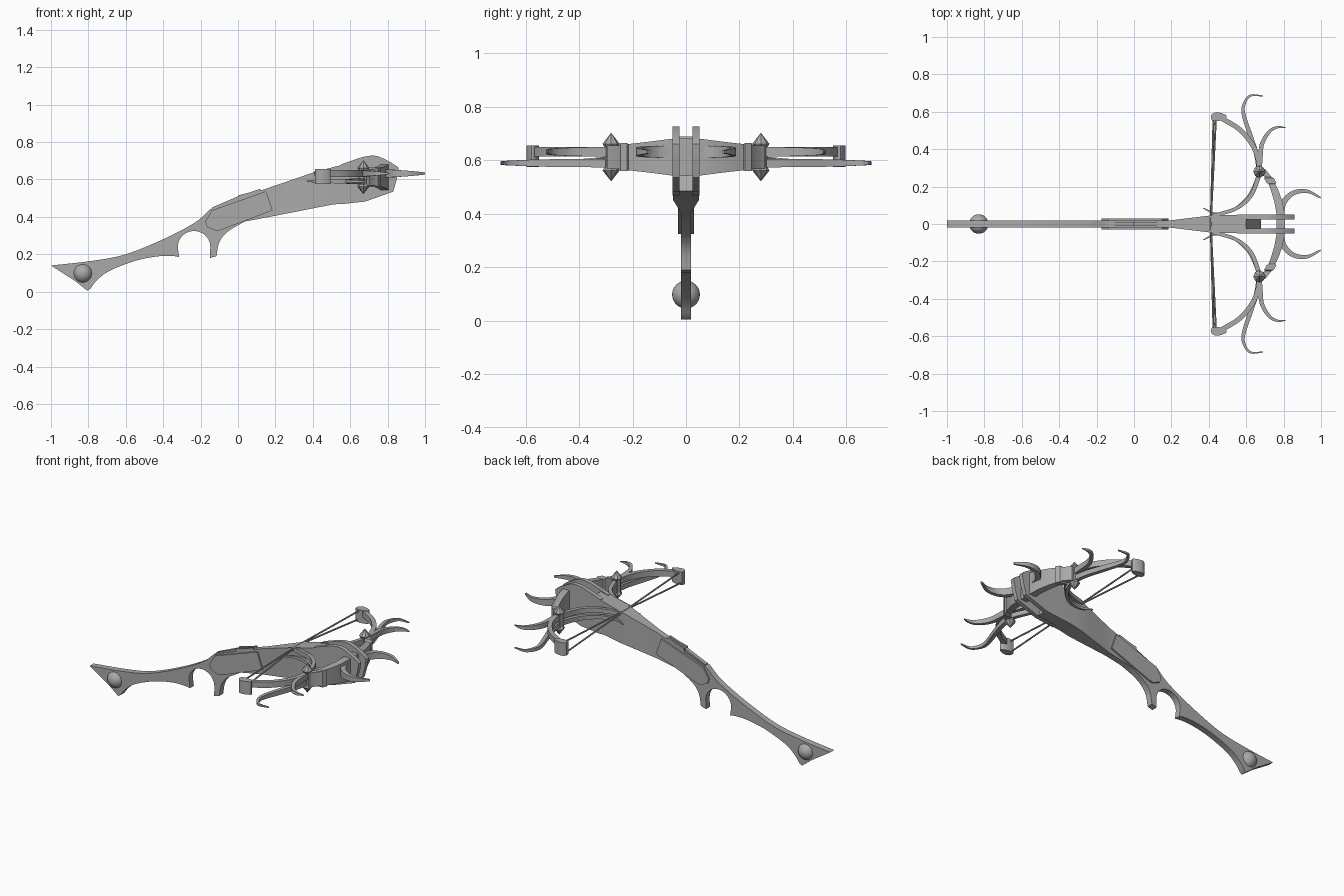
import bpy, bmesh, math
from mathutils import Vector

cube = bpy.data.objects.get("Cube")
if cube:
    bpy.data.objects.remove(cube, do_unlink=True)

grey = bpy.data.materials.new("plain_grey")
grey.use_nodes = True
grey.diffuse_color = (0.4, 0.4, 0.4, 1)
grey.node_tree.nodes["Principled BSDF"].inputs["Base Color"].default_value = (0.4, 0.4, 0.4, 1)


def finish(name, bm, mirror=False, smooth=True):
    bmesh.ops.recalc_face_normals(bm, faces=bm.faces)
    mesh = bpy.data.meshes.new(name)
    bm.to_mesh(mesh)
    bm.free()
    mesh.materials.append(grey)
    obj = bpy.data.objects.new(name, mesh)
    bpy.context.collection.objects.link(obj)
    if mirror:
        mod = obj.modifiers.new("mirror", "MIRROR")
        mod.use_axis = (False, True, False)
        mod.use_clip = False
        mod.use_mirror_merge = False
    if smooth:
        bpy.ops.object.select_all(action="DESELECT")
        obj.select_set(True)
        bpy.context.view_layer.objects.active = obj
        bpy.ops.object.shade_smooth_by_angle(angle=math.radians(30))
    return obj


def slab(points, low, high, axis="y"):
    """Extrude a flat outline along y (points are x, z) or z (points are x, y)."""
    bm = bmesh.new()
    place = (lambda a, b, c: (a, c, b)) if axis == "y" else (lambda a, b, c: (a, b, c))
    rings = [[bm.verts.new(place(a, b, c)) for a, b in points] for c in (low, high)]
    n = len(points)
    bm.faces.new(rings[0])
    bm.faces.new(rings[1])
    for i in range(n):
        j = (i + 1) % n
        bm.faces.new((rings[0][i], rings[0][j], rings[1][j], rings[1][i]))
    return bm


def spline(points, steps=6):
    """Smooth path through the given points."""
    p = [Vector(q) for q in points]
    p = [2 * p[0] - p[1]] + p + [2 * p[-1] - p[-2]]
    path = []
    for i in range(1, len(p) - 2):
        a, b, c, d = p[i - 1:i + 3]
        for s in range(steps):
            t = s / steps
            path.append(0.5 * (2 * b + (c - a) * t + (2 * a - 5 * b + 4 * c - d) * t * t
                               + (3 * b - a - 3 * c + d) * t ** 3))
    return path + [p[-2]]


def ribbon(name, points, z, width, height, taper=0.0):
    """Rectangular strip along a plan path, thinning toward its last point."""
    path = spline(points)
    last = len(path) - 1
    bm, rings = bmesh.new(), []
    for i, p in enumerate(path):
        t = (path[min(i + 1, last)] - path[max(i - 1, 0)]).normalized()
        side = Vector((-t.y, t.x))
        k = 1 - taper * (i / last) ** 2
        w, h = width / 2 * k, height / 2 * k
        rings.append([bm.verts.new((p.x + side.x * a * w, p.y + side.y * a * w, z + b * h))
                      for a, b in ((-1, -1), (1, -1), (1, 1), (-1, 1))])
    skin(bm, rings)
    return finish(name, bm, mirror=True)


def skin(bm, rings):
    for a, b in zip(rings, rings[1:]):
        n = len(a)
        for i in range(n):
            j = (i + 1) % n
            bm.faces.new((a[i], a[j], b[j], b[i]))
    bm.faces.new(rings[0])
    bm.faces.new(rings[-1])


# Stock: side outline with finger notch, widened toward the head
top_edge = spline([(-1, .14), (-.78, .165), (-.6, .2), (-.39, .285), (-.23, .37), (-.15, .44)], 4)
top_edge = [tuple(p) for p in top_edge] + [(.06, .52), (.41, .64), (.6, .69)]
under = [(.68, .485), (.5, .465), (.22, .41)]
guard = [tuple(p) for p in spline([(.035, .375), (-.056, .32), (-.1, .265), (-.115, .19)], 3)]
notch = [(-.235 + .087 * math.cos(a), .24 + .085 * math.sin(a))
         for a in (math.pi * i / 12 for i in range(13))]
belly = [tuple(p) for p in spline([(-.34, .19), (-.42, .19), (-.55, .165), (-.69, .11),
                                   (-.755, .06), (-.79, .015)], 3)]
outline = (top_edge + under + guard + [(-.15, .18)] + notch + [(-.315, .185)]
           + belly + [(-.805, .005), (-.875, .06)])
bm = slab(outline, -1, 1)
for cut in (.19, .27, .35, .43):
    bmesh.ops.bisect_plane(bm, geom=bm.verts[:] + bm.edges[:] + bm.faces[:],
                           plane_co=(cut, 0, 0), plane_no=(1, 0, 0))
for v in bm.verts:
    t = min(max((v.co.x - .19) / .24, 0), 1)
    v.co.y *= .019 + .029 * t
finish("stock", bm)

# Head cheeks: two plates with an open slot between them
cheek = spline([(.55, .68), (.62, .705), (.69, .725), (.755, .722), (.85, .67), (.856, .645),
                (.848, .6), (.83, .535)], 3)
finish("head_cheeks", slab([tuple(p) for p in cheek] + [(.68, .482), (.55, .468)], .024, .05),
       mirror=True)

# Raised side panels on the grip
panel = [(-.175, .375), (-.14, .435), (.15, .537), (.185, .435), (-.09, .33), (-.115, .325), (-.165, .345)]
finish("side_panels", slab(panel, .015, .029), mirror=True, smooth=False)

# Small rail and sight on top of the grip
finish("top_rail", slab([(-.14, .43), (.0, .485), (.0, .51), (-.14, .45)], -.012, .012), smooth=False)
finish("rear_sight", slab([(.0, .48), (.12, .52), (.12, .55), (.06, .53), (.0, .515)], -.02, -.008),
       mirror=True, smooth=False)

# Pommel ball
bm = bmesh.new()
bmesh.ops.create_uvsphere(bm, u_segments=32, v_segments=16, radius=.052)
bmesh.ops.translate(bm, verts=bm.verts, vec=(-.83, 0, .098))
finish("pommel_ball", bm)

# Curved cross bar carrying the limbs: y, x centre, half thickness, half height
bm, rings = bmesh.new(), []
for y, x, w, h in ((0, .785, .022, .07), (.06, .783, .022, .068), (.12, .772, .022, .06),
                   (.18, .752, .02, .053), (.215, .737, .018, .049),
                   (.22, .735, .026, .052), (.245, .722, .026, .052),
                   (.25, .718, .018, .044), (.295, .682, .018, .044)):
    rings.append([bm.verts.new((x + a * w, y, .612 + b * h))
                  for a, b in ((-1, -1), (1, -1), (1, 1), (-1, 1))])
skin(bm, rings)
finish("cross_bar", bm, mirror=True)

# Pointed pivot pins
bm, rings = bmesh.new(), []
for z, r in ((.523, .001), (.562, .032), (.575, .025), (.65, .025), (.662, .032), (.702, .001)):
    rings.append([bm.verts.new((.67 + r * math.cos(i * math.pi / 4), .28 + r * math.sin(i * math.pi / 4), z))
                  for i in range(8)])
skin(bm, rings)
finish("pivot_pins", bm, mirror=True, smooth=False)

# Limbs, inner braces and decorative hooks
HIGH, LOW = .632, .59
pin = (.67, .28)
ribbon("outer_limbs", [pin, (.665, .34), (.635, .42), (.565, .505), (.46, .57)], HIGH, .026, .036)
ribbon("inner_braces", [pin, (.66, .235), (.62, .145), (.54, .08), (.42, .045)], HIGH, .024, .034, .3)
ribbon("lower_braces", [pin, (.655, .225), (.61, .14), (.53, .075), (.44, .055), (.37, .085)],
       LOW, .024, .03, .8)
ribbon("side_hooks", [pin, (.675, .35), (.685, .43), (.725, .495), (.77, .518), (.81, .515)],
       HIGH, .026, .036, .85)
ribbon("rear_hooks", [pin, (.655, .37), (.62, .48), (.59, .57), (.585, .63), (.62, .685), (.69, .685)],
       LOW, .026, .032, .8)
ribbon("front_hooks", [(.785, .05), (.8, .115), (.85, .165), (.925, .175), (.998, .14)],
       HIGH, .032, .046, .75)

# Limb tip blocks
tip = spline([(.415, .555), (.412, .58), (.435, .597), (.47, .592), (.495, .578), (.485, .56), (.45, .55)], 3)
finish("limb_tips", slab([tuple(p) for p in tip], .575, .655, "z"), mirror=True)

# Doubled bowstring, pinched together over the stock
for label, x, z in (("upper", .438, .645), ("lower", .425, .585)):
    bm, rings = bmesh.new(), []
    for px, py, pz in ((.41, 0, .637), (x, .565, z)):
        rings.append([bm.verts.new((px + .005 * math.cos(i * math.pi / 3), py,
                                    pz + .005 * math.sin(i * math.pi / 3))) for i in range(6)])
    skin(bm, rings)
    finish(label + "_string", bm, mirror=True)
